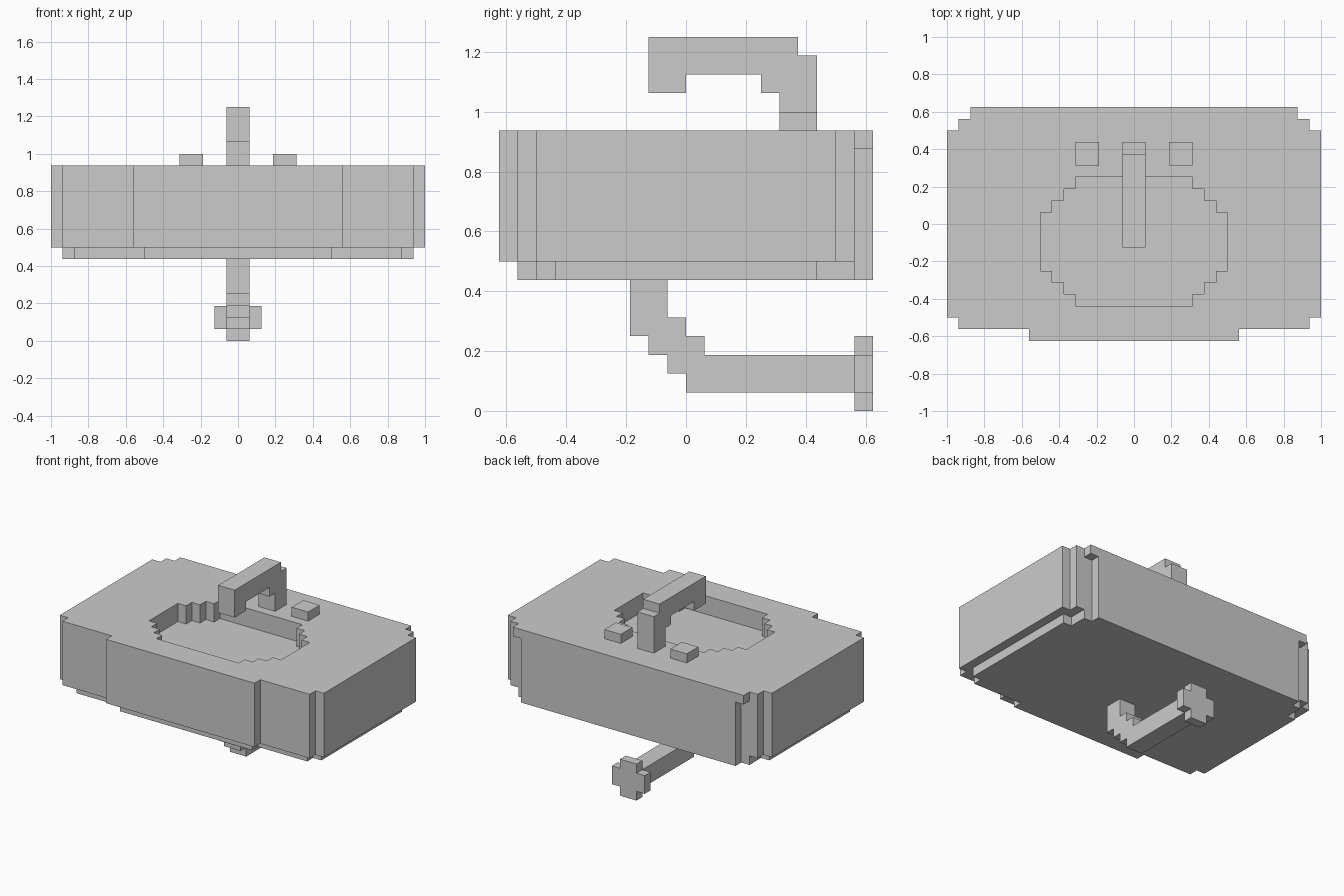
import bpy, bmesh

if "Cube" in bpy.data.objects:
    bpy.data.objects.remove(bpy.data.objects["Cube"])

U = 1 / 16  # one block of the stepped grid


def prism(name, outline, axis, lo, hi):
    """Extrude a closed 2D outline (in blocks) along x, y or z from lo to hi."""
    place = {'x': lambda a, b, c: (c, a, b),
             'y': lambda a, b, c: (a, c, b),
             'z': lambda a, b, c: (a, b, c)}[axis]
    bm = bmesh.new()
    rings = [[bm.verts.new([U * v for v in place(a, b, c)]) for a, b in outline]
             for c in (lo, hi)]
    for ring in rings:
        bm.faces.new(ring)
    n = len(outline)
    for i in range(n):
        j = (i + 1) % n
        bm.faces.new((rings[0][i], rings[0][j], rings[1][j], rings[1][i]))
    bmesh.ops.recalc_face_normals(bm, faces=bm.faces)
    mesh = bpy.data.meshes.new(name)
    bm.to_mesh(mesh)
    bm.free()
    ob = bpy.data.objects.new(name, mesh)
    bpy.context.collection.objects.link(ob)
    return ob


def stepped(start, rows):
    """Left-right symmetric stepped outline; rows are (end, half width)."""
    right = []
    for end, half in rows:
        right += [(half, start), (half, end)]
        start = end
    return right + [(-a, b) for a, b in reversed(right)]


def box(name, x, y, z):
    return prism(name, [(x[0], y[0]), (x[1], y[0]), (x[1], y[1]), (x[0], y[1])],
                 'z', *z)


# Sink body and the smaller tier under it
body = prism("sink_body", stepped(-10, [(-9, 9), (-8, 15), (8, 16), (9, 15), (10, 13)]),
             'z', 8, 15)
prism("sink_underside", stepped(-9, [(-8, 8), (-7, 14), (7, 15), (9, 14), (10, 13)]),
      'z', 7, 8)

# Basin recess cut into the top
cutter = prism("basin_cutter",
               stepped(-7, [(-6, 5), (-5, 6), (-4, 7), (1, 8), (2, 7), (3, 6), (4, 5)]),
               'z', 13, 17)
cutter.hide_render = True
cut = body.modifiers.new("basin", 'BOOLEAN')
cut.operation = 'DIFFERENCE'
cut.solver = 'EXACT'
cut.object = cutter
bpy.context.view_layer.objects.active = body
bpy.ops.object.modifier_apply(modifier=cut.name)
bpy.data.objects.remove(cutter)

# Mirrored pairs: back corner lips and tap handles
for side, s in (("left", -1), ("right", 1)):
    box(f"back_lip_{side}", sorted((13 * s, 14 * s)), (9, 10), (14, 15))
    box(f"tap_handle_{side}", sorted((3 * s, 5 * s)), (5, 7), (15, 16))

# Arched faucet, side profile in y and z
prism("faucet", [(5, 15), (7, 15), (7, 19), (6, 19), (6, 20), (-2, 20), (-2, 17),
                 (0, 17), (0, 18), (4, 18), (4, 17), (5, 17)], 'x', -1, 1)

# Drain pipe stepping down and running to the back
prism("drain_pipe", [(-3, 7), (-3, 4), (-2, 4), (-2, 3), (-1, 3), (-1, 2), (0, 2),
                     (0, 1), (9, 1), (9, 3), (1, 3), (1, 4), (0, 4), (0, 5),
                     (-1, 5), (-1, 7)], 'x', -1, 1)

# Cross-shaped wall flange at the end of the pipe
prism("wall_flange", stepped(0, [(1, 1), (3, 2), (4, 1)]), 'y', 9, 10)
